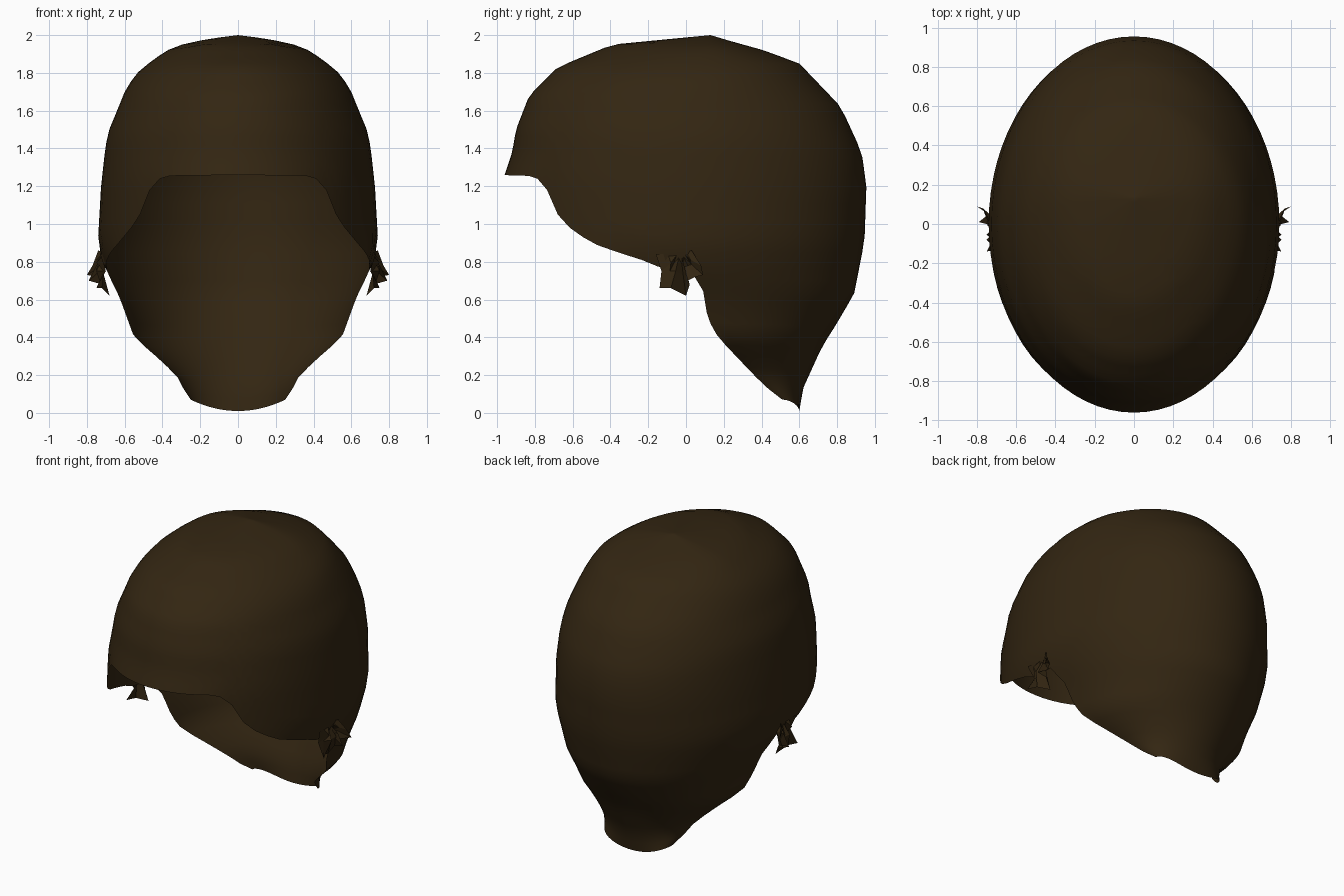
import bpy, bmesh, math

if "Cube" in bpy.data.objects:
    bpy.data.objects.remove(bpy.data.objects["Cube"])

brown = bpy.data.materials.new("dark_brown_hair")
brown.diffuse_color = (0.033, 0.019, 0.006, 1)
brown.use_nodes = True
brown.node_tree.nodes["Principled BSDF"].inputs["Base Color"].default_value = brown.diffuse_color


def lerp_table(table, v):
    """Linear interpolation in a table of (key, value), keys ascending."""
    if v <= table[0][0]:
        return table[0][1]
    for (a, p), (b, q) in zip(table, table[1:]):
        if v <= b:
            return p + (q - p) * (v - a) / (b - a)
    return table[-1][1]


# horizontal sections by height: half width, front y, back y, centre y
WIDTH = [(0.02, .25), (.07, .25), (.13, .29), (.19, .32), (.27, .40), (.4, .55), (.62, .63),
         (.72, .68), (.8, .715), (.9, .742), (1.2, .725), (1.38, .705), (1.48, .69), (1.6, .64),
         (1.7, .60), (1.79, .545), (1.87, .45), (1.94, .34), (1.98, .16), (2, 0)]
FRONT = [(.8, -.93), (1.0, -.96), (1.26, -.96), (1.38, -.92), (1.5, -.90), (1.68, -.83),
         (1.83, -.68), (1.95, -.39), (1.98, -.08), (2, .13)]
BACK = [(.01, .6), (.13, .62), (.35, .72), (.46, .79), (.63, .89), (.91, .945), (1.2, .955),
        (1.38, .93), (1.62, .82), (1.85, .6), (1.92, .41), (1.97, .23), (2, .13)]
CENTRE = [(.02, .55), (.07, .51), (.14, .42), (.2, .36), (.4, .17), (.5, .115), (.65, .09),
          (.76, .02), (.85, 0), (1.7, 0), (1.9, .08), (2, .13)]
# hairline height by angle from the front
HEM = [(0, 1.26), (30, 1.255), (35, 1.24), (40, 1.18), (45, 1.05), (50, .98), (58, .9),
       (75, .81), (82, .76)]


def shell_point(deg, z):
    a = math.radians(deg)
    c = lerp_table(CENTRE, z)
    reach = c - lerp_table(FRONT, z) if math.cos(a) > 0 else lerp_table(BACK, z) - c
    return (lerp_table(WIDTH, z) * math.sin(a), c - reach * math.cos(a), z)


def make_object(name, bm):
    mesh = bpy.data.meshes.new(name)
    bm.to_mesh(mesh)
    bm.free()
    mesh.materials.append(brown)
    obj = bpy.data.objects.new(name, mesh)
    bpy.context.collection.objects.link(obj)
    return obj


# hair cap: open shell from the crown to the hairline, then down the nape
STEP, UPPER, LOWER = 5, 22, 12
bm = bmesh.new()
crown = bm.verts.new((0, .13, 2))
columns = []
for deg in range(0, 360, STEP):
    off = min(deg, 360 - deg)
    hem = lerp_table(HEM, off)
    col = []
    for i in range(1, UPPER + 1):
        t = i / UPPER
        col.append(bm.verts.new(shell_point(deg, 2 - (2 - hem) * (1 - math.cos(t * math.pi / 2)))))
    if off >= 90:
        low = .01 + .06 * math.sin(math.radians(deg)) ** 2
        for i in range(1, LOWER + 1):
            col.append(bm.verts.new(shell_point(deg, hem + (low - hem) * i / LOWER)))
    columns.append(col)
for k, a in enumerate(columns):
    b = columns[(k + 1) % len(columns)]
    bm.faces.new((crown, a[0], b[0]))
    for i in range(min(len(a), len(b)) - 1):
        bm.faces.new((a[i], a[i + 1], b[i + 1], b[i]))
for f in bm.faces:
    f.smooth = True
bmesh.ops.recalc_face_normals(bm, faces=bm.faces)
make_object("hair_cap", bm)

# crumpled tufts at the ears: ragged fan around a pit
RIM = [(.73, -.16, .84), (.70, -.13, .75), (.75, -.14, .66), (.72, -.08, .66), (.68, 0, .62),
       (.72, .02, .68), (.79, .01, .70), (.74, .05, .72), (.80, .09, .73), (.77, .08, .78),
       (.74, .03, .86)]
for side, name in ((1, "right_ear_tuft"), (-1, "left_ear_tuft")):
    bm = bmesh.new()
    pit = bm.verts.new((side * .70, -.03, .86))
    inner = [bm.verts.new((side * (.75 if i % 2 else .71), -.03 + (y + .03) * .5, .84 + (z - .84) * .5))
             for i, (x, y, z) in enumerate(RIM)]
    rim = [bm.verts.new((side * x, y, z)) for x, y, z in RIM]
    for i in range(len(RIM) - 1):
        bm.faces.new((pit, inner[i], inner[i + 1]))
        bm.faces.new((inner[i], rim[i], rim[i + 1], inner[i + 1]))
    bmesh.ops.recalc_face_normals(bm, faces=bm.faces)
    make_object(name, bm)
